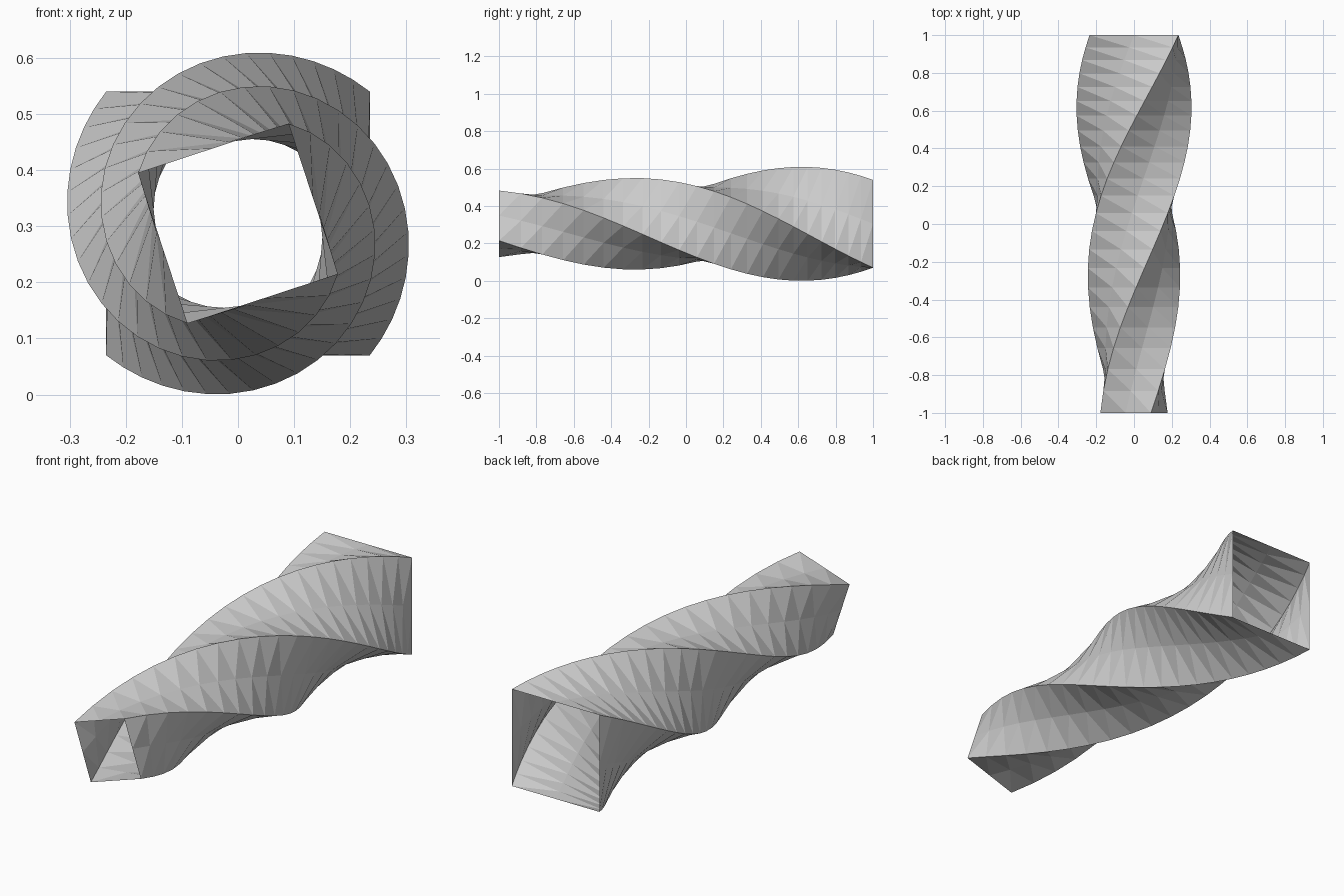
import bpy, bmesh, math

if "Cube" in bpy.data.objects:
    bpy.data.objects.remove(bpy.data.objects["Cube"])

# Open-ended square tube, tapered and twisted along y
ROWS, ACROSS = 22, 2
CENTRE_Z = 0.305
HALF_BACK, HALF_FRONT = 0.235, 0.141
TWIST = math.radians(198.2)


def square_point(k):
    """Point k on a unit square outline, each side split into ACROSS parts."""
    side, step = divmod(k, ACROSS)
    x, z = 1 - 2 * step / ACROSS, 1.0
    for _ in range(side):
        x, z = -z, x
    return x, z


bm = bmesh.new()
rings = []
for i in range(ROWS + 1):
    u = i / ROWS
    t = 1.3 * u - 0.3 * u * u          # rows get closer toward the wide end
    half = HALF_FRONT + (HALF_BACK - HALF_FRONT) * t
    a = TWIST * (1 - t)
    c, s = math.cos(a), math.sin(a)
    ring = []
    for k in range(4 * ACROSS):
        x, z = square_point(k)
        ring.append(bm.verts.new((half * (x * c - z * s), 2 * t - 1,
                                  CENTRE_Z + half * (x * s + z * c))))
    rings.append(ring)

# Walls between neighbouring rings
n = 4 * ACROSS
for lo, hi in zip(rings, rings[1:]):
    for k in range(n):
        j = (k + 1) % n
        bm.faces.new((lo[k], hi[k], hi[j], lo[j]))

bmesh.ops.triangulate(bm, faces=bm.faces[:], quad_method='SHORT_EDGE')
bmesh.ops.recalc_face_normals(bm, faces=bm.faces[:])
# Make sure the open shell faces outward
bm.normal_update()
if sum(f.normal.x * f.calc_center_median().x
       + f.normal.z * (f.calc_center_median().z - CENTRE_Z) for f in bm.faces) < 0:
    bmesh.ops.reverse_faces(bm, faces=bm.faces[:])

mesh = bpy.data.meshes.new("twisted_tube")
bm.to_mesh(mesh)
bm.free()
bpy.context.collection.objects.link(bpy.data.objects.new("twisted_tube", mesh))
